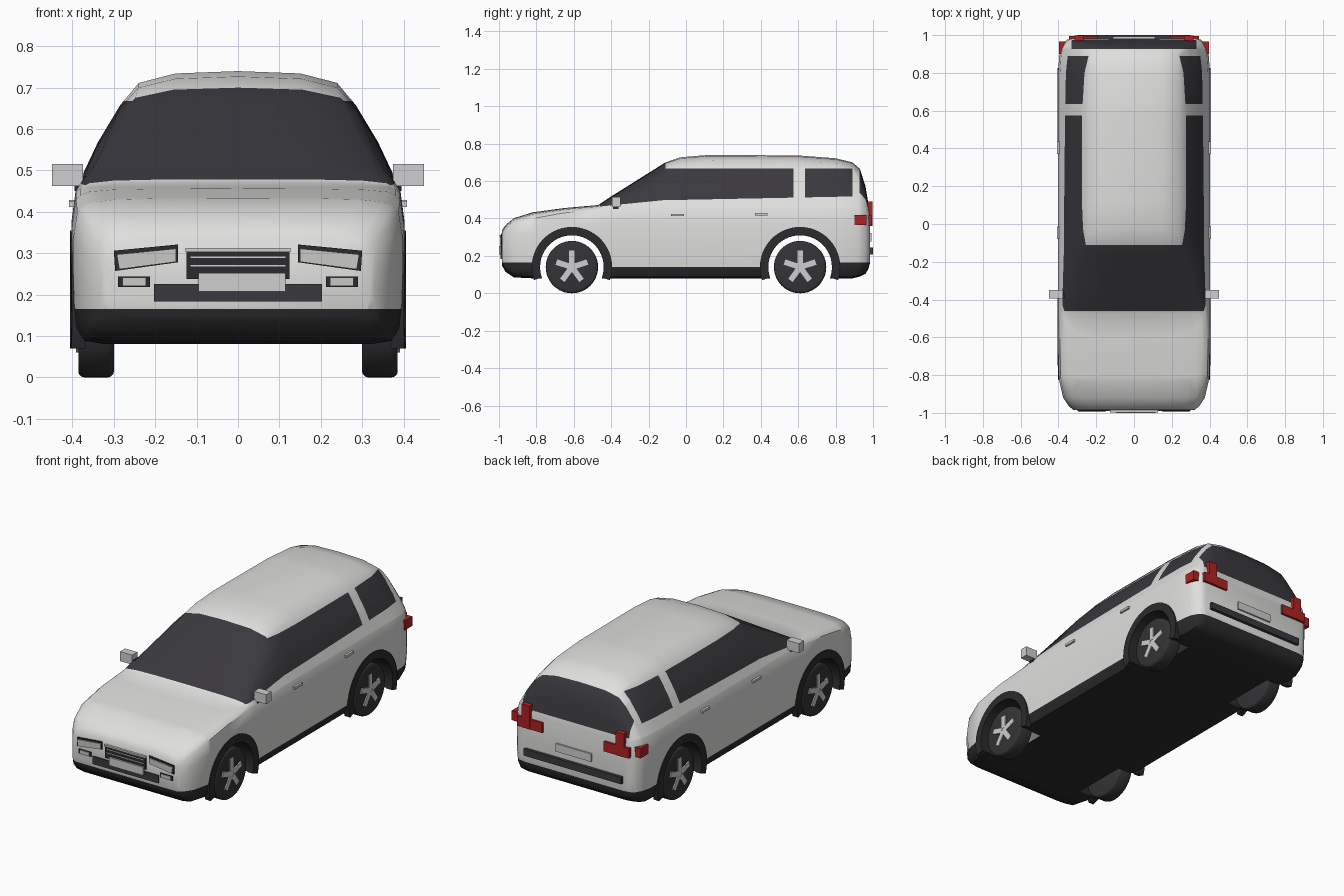
import bpy, bmesh, math
from mathutils import Vector, Matrix

if "Cube" in bpy.data.objects:
    bpy.data.objects.remove(bpy.data.objects["Cube"])

def mat(name, *c):
    m = bpy.data.materials.new(name)
    m.diffuse_color = (*c, 1)
    m.use_nodes = True
    m.node_tree.nodes["Principled BSDF"].inputs["Base Color"].default_value = m.diffuse_color
    return m

PAINT = mat("white_paint", .74, .74, .73)
TRIM = mat("black_trim", .024, .024, .026)
GLASS = mat("dark_glass", .042, .04, .047)
TYRE = mat("tyre_rubber", .034, .034, .037)
SILVER = mat("silver", .62, .62, .62)
LAMP = mat("lamp_grey", .58, .58, .57)
RED = mat("red_lamp", .42, .016, .018)

def finish(name, bm, *mats, angle=40):
    bmesh.ops.recalc_face_normals(bm, faces=bm.faces)
    me = bpy.data.meshes.new(name)
    bm.to_mesh(me)
    bm.free()
    ob = bpy.data.objects.new(name, me)
    bpy.context.collection.objects.link(ob)
    for m in mats:
        me.materials.append(m)
    activate(ob)
    bpy.ops.object.shade_smooth_by_angle(angle=math.radians(angle))
    return ob

def activate(ob):
    bpy.ops.object.select_all(action='DESELECT')
    ob.select_set(True)
    bpy.context.view_layer.objects.active = ob

def prism(name, pts, y0, y1, m):
    """Polygon in x,z extruded along y."""
    bm = bmesh.new()
    f = bm.faces.new([bm.verts.new((x, y0, z)) for x, z in pts])
    ext = bmesh.ops.extrude_face_region(bm, geom=[f])
    for v in ext["geom"]:
        if isinstance(v, bmesh.types.BMVert):
            v.co.y = y1
    return finish(name, bm, m, angle=30)

def box(name, x0, x1, y0, y1, z0, z1, m):
    return prism(name, [(x0, z0), (x1, z0), (x1, z1), (x0, z1)], y0, y1, m)

def cylinder(bm, r, x0, x1, y, z, n=48):
    M = Matrix.Translation(((x0 + x1) / 2, y, z)) @ Matrix.Rotation(math.pi / 2, 4, 'Y')
    return bmesh.ops.create_cone(bm, cap_ends=True, segments=n, radius1=r, radius2=r,
                                 depth=abs(x1 - x0), matrix=M)["verts"]

# Body stations: y, half width, bottom, belt line, top, roof half width
ST = [(-.985, .32, .15, .285, .335, .29), (-.965, .345, .115, .315, .365, .305),
      (-.92, .375, .085, .36, .402, .33), (-.82, .398, .08, .40, .433, .35),
      (-.65, .402, .08, .43, .456, .36), (-.47, .402, .08, .445, .472, .36),
      (-.40, .402, .08, .45, .518, .35), (-.11, .402, .08, .455, .70, .295),
      (-.03, .402, .08, .455, .727, .287), (.12, .402, .08, .455, .74, .285),
      (.6, .402, .08, .455, .737, .285), (.8, .402, .08, .455, .722, .283),
      (.89, .396, .08, .455, .70, .278), (.93, .386, .09, .455, .665, .28),
      (.96, .37, .105, .45, .57, .30), (.975, .355, .13, .43, .48, .31),
      (.983, .335, .16, .40, .43, .30)]
WHEELS = (-.61, .61)
AXLE = .14

def half_width(y):
    for a, b in zip(ST, ST[1:]):
        if a[0] <= y <= b[0]:
            return a[1] + (b[1] - a[1]) * (y - a[0]) / (b[0] - a[0])
    return .33

def section(y, w, zb, zl, zt, wr):
    h, c, b = zl - zb, zt - zl, .975 * w
    half = [(.8 * w, zb), (.93 * w, zb + .008), (.98 * w, zb + .12 * h), (.995 * w, zb + .3 * h),
            (w, zb + .55 * h), (w, zb + .8 * h), (b, zl),
            (b + (wr - b) * .56 + .006, zl + .4 * c), (wr, zl + .71 * c),
            (.84 * wr, zl + .9 * c), (.53 * wr, zl + .98 * c)]
    pts = [(0, zb)] + half + [(0, zt)] + [(-x, z) for x, z in reversed(half)]
    return [Vector((x, y, z)) for x, z in pts]

# Body shell loft
bm = bmesh.new()
rings = [[bm.verts.new(p) for p in section(*s)] for s in ST]
n = len(rings[0])
for a, b in zip(rings, rings[1:]):
    for i in range(n):
        bm.faces.new((a[i], a[(i + 1) % n], b[(i + 1) % n], b[i]))
bm.faces.new(rings[0])
bm.faces.new(rings[-1])
body = finish("body", bm, PAINT, TRIM, GLASS)

# Wheel wells cut into the sides
bm = bmesh.new()
for y in WHEELS:
    for s in (-1, 1):
        cylinder(bm, .172, s * .27, s * .5, y, AXLE)
cutter = finish("well_cutter", bm)
cutter.hide_render = True
mod = body.modifiers.new("wells", 'BOOLEAN')
mod.operation, mod.solver, mod.object = 'DIFFERENCE', 'EXACT', cutter
activate(body)
bpy.ops.object.modifier_apply(modifier="wells")
bpy.data.objects.remove(cutter)

# Window and trim lines cut into the shell, then coloured by region
bm = bmesh.new()
bm.from_mesh(body.data)
caps = [f for f in bm.faces if all(abs(abs(v.co.x) - .27) < 1e-3 for v in f.verts)]
bmesh.ops.delete(bm, geom=caps, context='FACES')
X, Y, Z = Vector((1, 0, 0)), Vector((0, 1, 0)), Vector((0, 0, 1))
cuts = [(Y * v, Y) for v in (-.8, -.46, -.11, .575, .635, .8, .89, .927)]
cuts += [(Z * v, Z) for v in (.14, .165, .46, .668)]
cuts += [(X * v, X) for v in (-.33, .33)]
cuts += [(Vector((0, 0, .50)), Vector((0, -.02, 1))),
         (Vector((0, -.45, .465)), Vector((0, -.1, 1)))]
for co, no in cuts:
    bmesh.ops.bisect_plane(bm, geom=bm.verts[:] + bm.edges[:] + bm.faces[:],
                           plane_co=co, plane_no=no, dist=1e-5)
for f in bm.faces:
    x, y, z = f.calc_center_median()
    well = any(all(abs(math.hypot(v.co.y - w, v.co.z - AXLE) - .172) < .003 for v in f.verts)
               for w in WHEELS)
    screen = -.46 < y < -.11 and z > .465 + .1 * (y + .45)
    side = (-.11 < y < .575 or .635 < y < .89) and .50 + .02 * y < z < .668
    rear = y > .927 and z > .46 and abs(x) < .33
    low = z < .14 or (abs(y) > .8 and z < .165)
    f.material_index = 1 if well or low else 2 if screen or side or rear else 0
bm.to_mesh(body.data)
bm.free()
activate(body)
bpy.ops.object.shade_smooth_by_angle(angle=math.radians(40))

for s in (-1, 1):
    for wy in WHEELS:
        # Arch trim following the body side
        bm = bmesh.new()
        rows = []
        for k in range(33):
            a = math.radians(-19 + 218 * k / 32)
            row = []
            for r, d in ((.17, -.03), (.17, .004), (.215, .004), (.215, -.03)):
                y = wy + r * math.cos(a)
                row.append(bm.verts.new((s * (half_width(y) + d), y, AXLE + r * math.sin(a))))
            rows.append(row)
        for a, b in zip(rows, rows[1:]):
            for i in range(4):
                bm.faces.new((a[i], a[(i + 1) % 4], b[(i + 1) % 4], b[i]))
        bm.faces.new(rows[0])
        bm.faces.new(rows[-1])
        finish("arch_trim", bm, TRIM)
        # Tyre
        bm = bmesh.new()
        cylinder(bm, .14, s * .30, s * .386, wy, AXLE)
        rim = [e for e in bm.edges if abs(e.verts[0].co.x - e.verts[1].co.x) < 1e-4]
        bmesh.ops.bevel(bm, geom=rim, offset=.014, segments=3, affect='EDGES', profile=.5)
        finish("tyre", bm, TYRE)
        # Five-spoke rim
        bm = bmesh.new()
        for k in range(5):
            M = (Matrix.Translation((s * .386, wy, AXLE)) @ Matrix.Rotation(k * math.tau / 5, 4, 'X')
                 @ Matrix.Translation((0, 0, .05)) @ Matrix.Diagonal((.012, .03, .075, 1)))
            bmesh.ops.create_cube(bm, size=1, matrix=M)
        finish("rim_spokes", bm, SILVER)
        bm = bmesh.new()
        cylinder(bm, .024, s * .37, s * .39, wy, AXLE, 20)
        finish("hub", bm, SILVER)

    def pair(name, x0, x1, *rest):
        box(name, s * x0, s * x1, *rest)

    # Mirrors and door handles
    pair("mirror", .375, .45, -.395, -.35, .462, .515, SILVER)
    pair("mirror_arm", .365, .395, -.39, -.36, .45, .485, TRIM)
    pair("front_handle", .39, .408, -.08, -.012, .412, .425, SILVER)
    pair("rear_handle", .39, .408, .37, .437, .416, .429, SILVER)
    # Headlamps and fog lamps
    prism("headlamp_frame", [(s * .145, .278), (s * .297, .257), (s * .30, .306), (s * .145, .321)],
          -.99, -.95, TRIM)
    prism("headlamp", [(s * .15, .279), (s * .287, .261), (s * .293, .297), (s * .15, .311)],
          -.995, -.96, LAMP)
    pair("fog_frame", .213, .29, -.989, -.95, .218, .244, TRIM)
    pair("fog_lamp", .222, .279, -.993, -.95, .221, .241, LAMP)
    # Tail lamps
    pair("tail_bar", .19, .345, .94, .995, .36, .415, RED)
    pair("tail_upright", .265, .315, .94, .997, .36, .49, RED)
    prism("tail_side", [(s * .33, .365), (s * .398, .365), (s * .398, .418), (s * .33, .418)],
          .90, .965, RED)

# Front grille, bars, plate and intake
box("grille", -.125, .125, -.991, -.95, .238, .31, TRIM)
box("grille_top_bar", -.127, .127, -.997, -.95, .303, .313, SILVER)
for z in (.268, .288):
    box("grille_bar", -.115, .115, -.994, -.95, z, z + .004, SILVER)
box("lower_intake", -.203, .203, -.991, -.95, .183, .226, GLASS)
box("front_plate", -.095, .115, -1.0, -.98, .207, .252, SILVER)

# Rear plate and bumper strip
box("rear_plate", -.11, .11, .97, .992, .278, .322, SILVER)
box("rear_bumper_strip", -.30, .30, .95, 1.0, .207, .245, GLASS)
